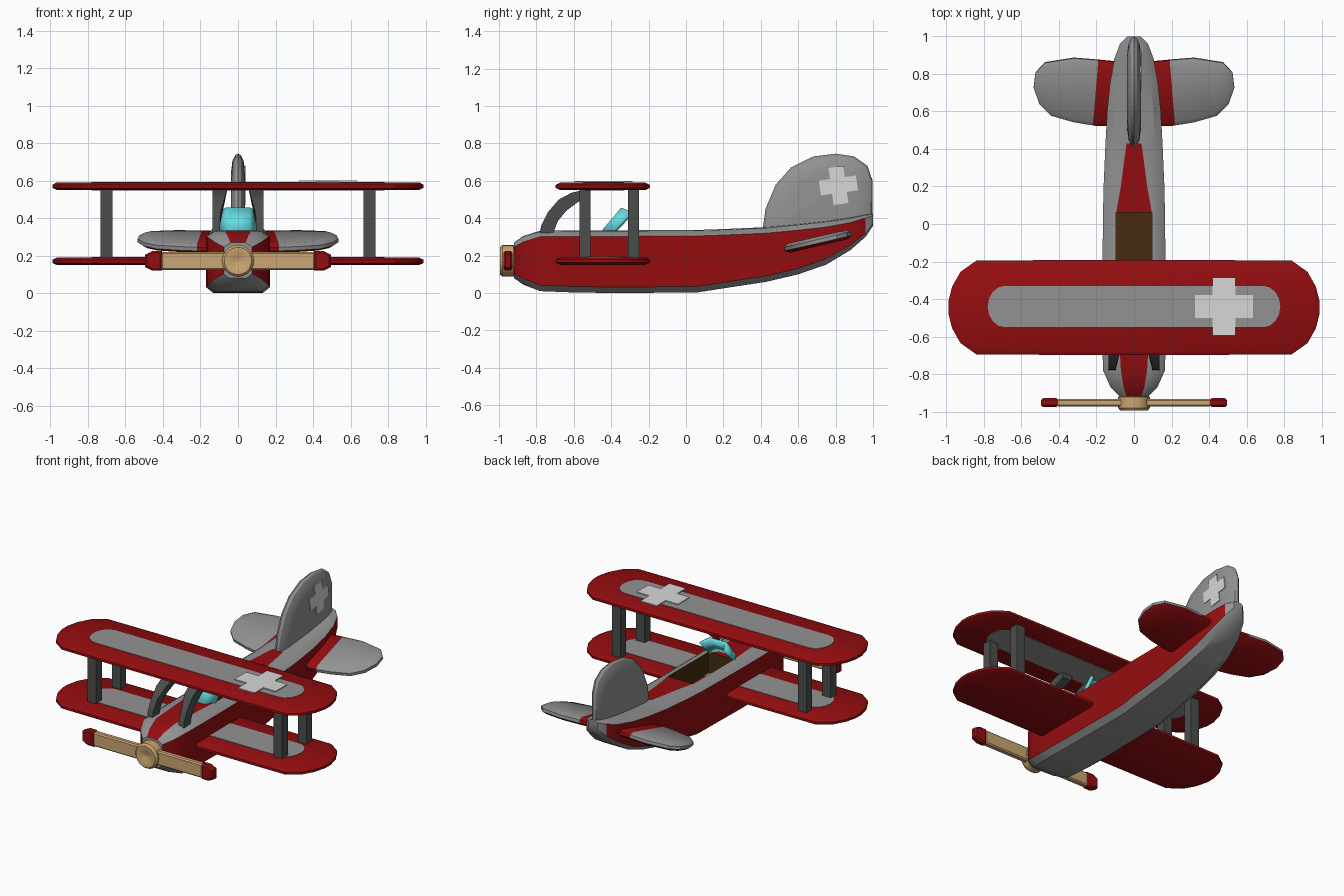
import bpy, bmesh
from math import cos, sin, pi, radians
from mathutils import Vector, Matrix

cube = bpy.data.objects.get("Cube")
if cube:
    bpy.data.objects.remove(cube)


def material(name, r, g, b):
    m = bpy.data.materials.new(name)
    m.use_nodes = True
    m.diffuse_color = (r, g, b, 1)
    m.node_tree.nodes["Principled BSDF"].inputs["Base Color"].default_value = (r, g, b, 1)
    return m


RED = material("red paint", 0.30, 0.004, 0.005)
GREY = material("grey paint", 0.29, 0.29, 0.29)
DARK = material("dark grey", 0.07, 0.075, 0.075)
WHITE = material("pale grey", 0.68, 0.68, 0.68)
TAN = material("tan wood", 0.60, 0.38, 0.17)
BROWN = material("dark brown", 0.06, 0.025, 0.005)
CYAN = material("cyan glass", 0.13, 0.72, 0.76)


def finish(name, bm, mats):
    bmesh.ops.recalc_face_normals(bm, faces=bm.faces)
    me = bpy.data.meshes.new(name)
    bm.to_mesh(me)
    bm.free()
    for m in mats:
        me.materials.append(m)
    ob = bpy.data.objects.new(name, me)
    bpy.context.scene.collection.objects.link(ob)
    return ob


def loft(rings):
    """Skin a list of equal-length point rings and cap both ends."""
    bm = bmesh.new()
    vs = [[bm.verts.new(p) for p in ring] for ring in rings]
    n = len(vs[0])
    for a, b in zip(vs, vs[1:]):
        for i in range(n):
            j = (i + 1) % n
            bm.faces.new((a[i], a[j], b[j], b[i]))
    bm.faces.new(vs[0])
    bm.faces.new(vs[-1])
    bmesh.ops.recalc_face_normals(bm, faces=bm.faces)
    return bm


def inset(points, d):
    """Move a closed outline inward by d."""
    pts = [Vector(p) for p in points]
    n = len(pts)
    area = sum(pts[i - 1].cross(pts[i]) for i in range(n))
    sign = 1 if area > 0 else -1
    out = []
    for i in range(n):
        e1 = (pts[i] - pts[i - 1]).normalized()
        e2 = (pts[(i + 1) % n] - pts[i]).normalized()
        n1, n2 = Vector((-e1.y, e1.x)), Vector((-e2.y, e2.x))
        out.append(pts[i] + (n1 + n2) / (1 + n1.dot(n2)) * d * sign)
    return out


PLANES = {"xy": lambda u, v, h: (u, v, h),
          "yz": lambda u, v, h: (h, u, v),
          "xz": lambda u, v, h: (u, h, v)}


def slab(outline, plane, layers):
    """Stack insets of an outline; layers are (inset, height)."""
    to3d = PLANES[plane]
    return loft([[to3d(p[0], p[1], h) for p in inset(outline, d)] for d, h in layers])


def box(name, lo, hi, mat):
    (x0, y0, z0), (x1, y1, z1) = lo, hi
    return finish(name, slab([(x0, y0), (x1, y0), (x1, y1), (x0, y1)], "xy",
                             [(0, z0), (0, z1)]), [mat])


def mirrored(half):
    return half + [(-x, y) for x, y in reversed(half) if x > 1e-6]


def cross(cx, cy, r, w, turn=0):
    quarter = [(r, -w), (r, w), (w, w)]
    pts = []
    for k in range(4):
        a = k * pi / 2 + turn
        pts += [(cx + x * cos(a) - y * sin(a), cy + x * sin(a) + y * cos(a))
                for x, y in quarter]
    return pts


# Fuselage: stations of y, half width, bottom, top, stripe half width
stations = [(-.92, .075, .08, .27, .04), (-.87, .125, .045, .305, .055),
            (-.78, .165, .01, .333, .07), (-.6, .17, .003, .335, .08),
            (-.38, .17, 0, .335, .095), (.06, .165, .003, .337, .095),
            (.2, .162, .025, .342, .07), (.43, .152, .06, .352, .04),
            (.6, .143, .1, .368, .015), (.75, .128, .152, .385, .01),
            (.88, .105, .23, .405, .01), (.96, .075, .3, .42, .01),
            (1, .035, .36, .425, .005)]
rings = []
for y, w, b, t, s in stations:
    c = min(.04, w * .4, (t - b) * .2)
    half = [(s, t), (w - c, t - .004), (w, t - c * .8), (w, b + c * .8), (w - c, b)]
    rings.append([(x, y, z) for x, z in mirrored(half)])
bm = loft(rings)
well = None
for f in bm.faces:
    c, nrm = f.calc_center_median(), f.normal
    side = abs(nrm.x) > .75 or (c.y < -.78 and abs(c.x) > .095 and abs(nrm.z) < .3)
    stripe = abs(c.x) < .001 and nrm.z > .3 and c.y < .5
    f.material_index = 1 if (side and c.y < .97) or stripe else 0
    if stripe and -.3 < c.y < 0:
        well = f
# Cockpit well
floor = bmesh.ops.extrude_discrete_faces(bm, faces=[well])["faces"][0]
bmesh.ops.translate(bm, verts=floor.verts, vec=(0, 0, -.15))
for v in floor.verts:
    for f in v.link_faces:
        if abs(f.calc_center_median().x) < .1:
            f.material_index = 2
finish("fuselage", bm, [GREY, RED, BROWN])

# Wings with inlaid panels
quarter = [(.5, .252), (.84, .25), (.925, .19), (.97, .11), (.99, .03)]
wing = mirrored([(x, -.445 - y) for x, y in quarter]
                + [(x, -.445 + y) for x, y in reversed(quarter)])
panel = mirrored([(.69 + .09 * cos(a), -.44 + .11 * sin(a))
                  for a in [radians(-90 + 22.5 * k) for k in range(9)]])
for name, z in (("lower", .15), ("upper", .55)):
    finish(name + "_wing", slab(wing, "xy", [(.025, z), (0, z + .012), (0, z + .028),
                                             (.025, z + .041)]), [RED])
    finish(name + "_wing_top_panel", slab(panel, "xy", [(0, z + .038), (0, z + .044)]), [GREY])
finish("upper_wing_bottom_panel", slab(panel, "xy", [(0, .547), (0, .553)]), [GREY])
finish("wing_cross", slab(cross(.48, -.44, .155, .062), "xy", [(0, .593), (0, .6)]), [WHITE])

# Wing struts
for side, x in (("left", .7), ("right", -.7)):
    for place, y in (("front", -.54), ("rear", -.28)):
        box(f"{side}_{place}_strut", (x - .032, y - .03, .18), (x + .032, y + .03, .56), DARK)

# Curved struts from nose to upper wing
arch = [(-.78, .32), (-.775, .36), (-.74, .43), (-.68, .5), (-.61, .537), (-.52, .556),
        (-.52, .51), (-.58, .485), (-.64, .44), (-.685, .385), (-.71, .32)]
for side, s in (("left", 1), ("right", -1)):
    bm = slab(arch, "yz", [(0, s * .097), (0, s * .137)])
    for v in bm.verts:
        if abs(v.co.x) < .11:
            v.co.x -= s * max(0, v.co.z - .42) * .3
    finish(side + "_curved_strut", bm, [DARK])

# Windshield of three angled panes
bm = bmesh.new()
low = [bm.verts.new(p) for p in ((-.095, -.38, .33), (-.055, -.44, .33),
                                 (.055, -.44, .33), (.095, -.38, .33))]
top = [bm.verts.new(p) for p in ((-.095, -.285, .43), (-.06, -.34, .45),
                                 (.06, -.34, .45), (.095, -.285, .43))]
for i in range(3):
    bm.faces.new((low[i], low[i + 1], top[i + 1], top[i]))
shield = finish("windshield", bm, [CYAN])
mod = shield.modifiers.new("thickness", "SOLIDIFY")
mod.thickness = .022
mod.offset = 0

# Tailplane: red underside and root bands
tail = mirrored([(0, .52), (.2, .52), (.32, .54), (.44, .575), (.505, .64), (.535, .73),
                 (.525, .81), (.475, .865), (.32, .89), (.2, .88), (0, .86)])
bm = slab(tail, "xy", [(.025, -.025), (0, -.01), (0, .01), (.025, .025)])
for s in (1, -1):
    bmesh.ops.bisect_plane(bm, geom=bm.verts[:] + bm.edges[:] + bm.faces[:],
                           plane_co=(s * .205, .7, 0), plane_no=(s, .08, 0))
for f in bm.faces:
    f.normal_update()
    c = f.calc_center_median()
    f.material_index = int(f.normal.z < -.3 or abs(c.x) < .205 - (c.y - .7) * .08)
bm.transform(Matrix.Translation((0, .7, .275)) @ Matrix.Rotation(radians(13), 4, "X")
             @ Matrix.Translation((0, -.7, 0)))
finish("tailplane", bm, [GREY, RED])

# Fin and its cross
fin = [(.41, .34), (.425, .45), (.48, .58), (.56, .67), (.68, .73), (.8, .745), (.9, .73),
       (.97, .68), (.998, .6), (.998, .4), (.9, .28), (.44, .27)]
finish("fin", slab(fin, "yz", [(.1, -.037), (.04, -.03), (.01, -.016), (0, 0), (.01, .016),
                               (.04, .03), (.1, .037)]), [GREY])
finish("fin_cross", slab(cross(.815, .575, .1, .04, radians(8)), "yz",
                         [(0, .033), (0, .041)]), [WHITE])

# Propeller
hub = [(.085 * cos(k * pi / 10), .172 + .085 * sin(k * pi / 10)) for k in range(20)]
finish("propeller_hub", slab(hub, "xz", [(.012, -.91), (0, -.922), (0, -.98), (.012, -.995),
                                         (.045, -.995), (.07, -.98)]), [TAN])
blade = [(-.41, .125), (.41, .125), (.41, .22), (-.41, .22)]
finish("propeller_blades", slab(blade, "xz", [(.008, -.972), (0, -.964), (0, -.94),
                                              (.008, -.932)]), [TAN])
for side, s in (("left", 1), ("right", -1)):
    tip = [(s * x, z) for x, z in ((.405, .12), (.455, .12), (.495, .14), (.495, .205),
                                   (.455, .225), (.405, .225))]
    finish(side + "_blade_tip", slab(tip, "xz", [(.01, -.976), (0, -.966), (0, -.938),
                                                 (.01, -.928)]), [RED])

# Smooth shading with sharp edges kept
bpy.ops.object.select_all(action="DESELECT")
for ob in bpy.context.scene.collection.objects:
    if ob.type == "MESH":
        ob.select_set(True)
        bpy.context.view_layer.objects.active = ob
bpy.ops.object.shade_smooth_by_angle(angle=radians(32))
